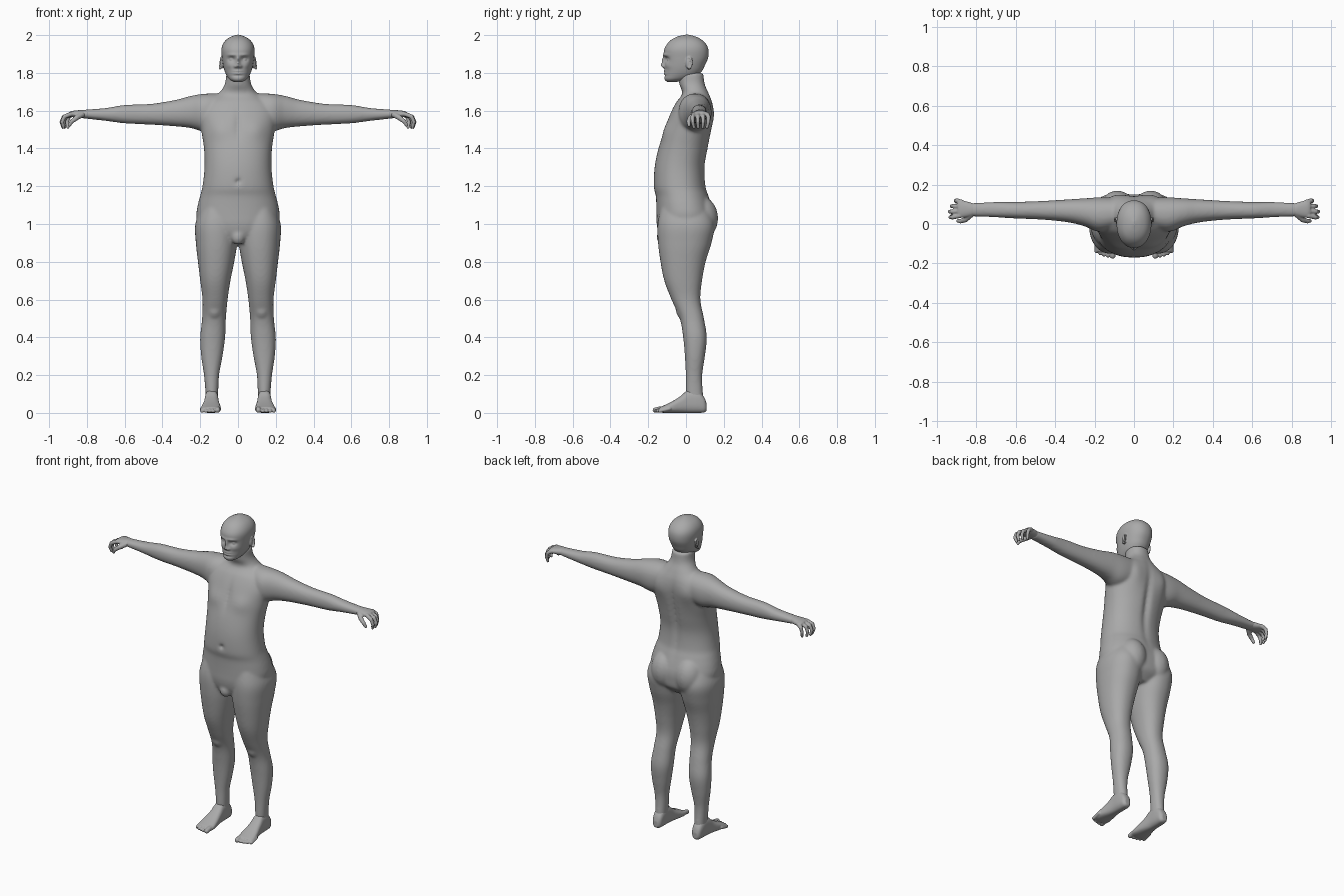
import bpy
import bmesh
import math
from mathutils import Vector, Matrix

cube = bpy.data.objects.get("Cube")
if cube:
    bpy.data.objects.remove(cube, do_unlink=True)

SKIN = (0.4, 0.4, 0.4, 1)
skin = bpy.data.materials.new("grey_skin")
skin.use_nodes = True
skin.diffuse_color = SKIN
skin.node_tree.nodes["Principled BSDF"].inputs["Base Color"].default_value = SKIN


def dense(rows, steps):
    """Smoothly interpolate the key cross-sections."""
    rows = [Vector(r) for r in rows]
    rows = [rows[0]] + rows + [rows[-1]]
    out = []
    for a, b, c, d in zip(rows, rows[1:], rows[2:], rows[3:]):
        for i in range(steps):
            t = i / steps
            out.append(b + (c - a) * t / 2 + (a * 2 - b * 5 + c * 4 - d) * t * t / 2
                       + (b * 3 - a - c * 3 + d) * t ** 3 / 2)
    return out + [rows[-1]]


def loft(bm, rows, axis, side=1, power=2.2, count=48, steps=6):
    """Rows are: position on axis, then low and high limits of the two other axes."""
    rings = []
    for t, u0, u1, v0, v1 in dense(rows, steps):
        ring = []
        for k in range(count):
            a = math.tau * k / count
            c, s = (math.copysign(abs(f) ** (2 / power), f) for f in (math.cos(a), math.sin(a)))
            u, v = (u0 + u1 + (u1 - u0) * c) / 2, (v0 + v1 + (v1 - v0) * s) / 2
            x, y, z = {"x": (t, u, v), "y": (u, t, v), "z": (u, v, t)}[axis]
            ring.append(bm.verts.new((x * side, y, z)))
        rings.append(ring)
    for low, high in zip(rings, rings[1:]):
        for k in range(count):
            n = (k + 1) % count
            bm.faces.new((low[k], low[n], high[n], high[k]))
    bm.faces.new(rings[0])
    bm.faces.new(rings[-1])


def symmetric(rows):
    """Expand half-width rows to full rows."""
    return [(t, -w, w, front, back) for t, w, front, back in rows]


def ball(bm, centre, radii, side=1):
    centre = Vector((centre[0] * side, *centre[1:]))
    matrix = Matrix.Translation(centre) @ Matrix.Diagonal((*radii, 1))
    bmesh.ops.create_uvsphere(bm, u_segments=24, v_segments=16, radius=1, matrix=matrix)


def tube(bm, points, r0, r1, side=1):
    """Tapered limb with round joints."""
    points = [Vector((x * side, y, z)) for x, y, z in points]
    last = len(points) - 1
    radii = [r0 + (r1 - r0) * i / last for i in range(last + 1)]
    for p, r in zip(points, radii):
        ball(bm, p, (r, r, r))
    for p, q, r, s in zip(points, points[1:], radii, radii[1:]):
        turn = (q - p).to_track_quat("Z", "Y").to_matrix().to_4x4()
        bmesh.ops.create_cone(bm, cap_ends=True, segments=16, radius1=r, radius2=s,
                              depth=(q - p).length, matrix=Matrix.Translation((p + q) / 2) @ turn)


def sculpt(bm, centre, size, push):
    """Push the surface along y with a soft brush, mirrored in x."""
    for side in {1, -1} if centre[0] else {1}:
        for v in bm.verts:
            d = sum(((p - q) / r) ** 2 for p, q, r in
                    zip(v.co, (centre[0] * side, *centre[1:]), size))
            if d < 9:
                v.co.y += push * math.exp(-d)


def finish(name, bm, voxel, smooth):
    bmesh.ops.recalc_face_normals(bm, faces=bm.faces)
    mesh = bpy.data.meshes.new(name)
    bm.to_mesh(mesh)
    bm.free()
    mesh.materials.append(skin)
    obj = bpy.data.objects.new(name, mesh)
    bpy.context.collection.objects.link(obj)
    remesh = obj.modifiers.new("blend", "REMESH")
    remesh.mode = "VOXEL"
    remesh.voxel_size = voxel
    remesh.use_smooth_shade = True
    soften = obj.modifiers.new("soften", "SMOOTH")
    soften.factor = 0.5
    soften.iterations = smooth


# Torso and neck
body = bmesh.new()
loft(body, symmetric([
    (.9, .1, -.12, .09), (.95, .18, -.145, .14), (1, .21, -.155, .15), (1.05, .22, -.156, .15),
    (1.1, .213, -.157, .137), (1.15, .2, -.16, .12), (1.2, .188, -.17, .105),
    (1.3, .177, -.166, .1), (1.4, .18, -.146, .117), (1.5, .195, -.112, .135),
    (1.58, .205, -.085, .145), (1.64, .18, -.055, .14), (1.69, .105, -.02, .122),
    (1.74, .07, -.035, .1), (1.8, .062, -.045, .092)]), "z", count=96, steps=10)
sculpt(body, (0, -.17, 1.225), (.012, .05, .012), .022)
sculpt(body, (0, .13, 1.4), (.02, .08, .2), -.016)
sculpt(body, (.1, -.12, 1.5), (.065, .08, .05), -.014)
sculpt(body, (0, -.11, 1.53), (.015, .08, .08), .01)
sculpt(body, (.1, .14, 1.57), (.05, .08, .07), .012)
ball(body, (0, -.125, .93), (.035, .03, .04))

# Limbs and buttocks
for side in (1, -1):
    ball(body, (.085, .07, 1.03), (.09, .1, .12), side)
    loft(body, [
        (1.1, .03, .19, -.13, .11), (1, .002, .226, -.15, .15), (.9, .004, .223, -.148, .135),
        (.8, .02, .212, -.135, .104), (.7, .04, .2, -.115, .085), (.6, .055, .188, -.077, .076),
        (.5, .064, .19, -.033, .095), (.4, .068, .2, -.015, .11), (.3, .082, .195, -.006, .1),
        (.2, .1, .18, -.001, .086), (.1, .105, .172, 0, .09), (.05, .107, .172, .01, .095)],
        "z", side)
    ball(body, (.125, -.005, .55), (.045, .05, .06), side)
    loft(body, [
        (.06, -.01, .13, 1.52, 1.69), (.17, -.04, .135, 1.49, 1.69),
        (.25, -.012, .13, 1.508, 1.678), (.33, .008, .125, 1.517, 1.657),
        (.46, .022, .117, 1.526, 1.636), (.6, .028, .112, 1.533, 1.63),
        (.7, .034, .112, 1.546, 1.614), (.8, .038, .107, 1.557, 1.606),
        (.83, .038, .107, 1.56, 1.605)], "x", side)
finish("body", body, .008, 8)

# Head with sculpted face
head = bmesh.new()
loft(head, symmetric([
    (1.752, .022, -.1, -.05), (1.765, .045, -.113, .01), (1.785, .06, -.114, .06),
    (1.81, .071, -.112, .085), (1.84, .079, -.112, .1), (1.88, .085, -.116, .117),
    (1.92, .088, -.116, .119), (1.95, .081, -.102, .108), (1.975, .063, -.078, .084),
    (1.992, .036, -.045, .052), (2.002, .006, -.005, .015)]), "z", count=128, steps=12)
sculpt(head, (.034, -.11, 1.872), (.02, .05, .013), .016)
sculpt(head, (.032, -.11, 1.895), (.026, .05, .008), -.006)
sculpt(head, (.045, -.09, 1.838), (.02, .05, .015), -.005)
sculpt(head, (0, -.11, 1.866), (.009, .05, .022), -.014)
sculpt(head, (0, -.11, 1.84), (.012, .06, .013), -.02)
sculpt(head, (.014, -.11, 1.834), (.008, .05, .008), -.011)
sculpt(head, (0, -.11, 1.803), (.025, .05, .012), -.008)
sculpt(head, (0, -.11, 1.803), (.025, .05, .0035), .008)
sculpt(head, (0, -.11, 1.786), (.03, .05, .005), .006)
for side in (1, -1):
    ball(head, (.033, -.086, 1.87), (.014, .014, .0125), side)
    # Ear bowl and curled rim
    ball(head, (.084, .012, 1.85), (.009, .015, .028), side)
    rim = [(.086 + .01 * math.sin(a / 2), .014 + .017 * math.sin(a), 1.852 - .03 * math.cos(a + 3))
           for a in (-.9, -.3, .3, .9, 1.5, 2.1, 2.7, 3.1)]
    tube(head, rim, .005, .006, side)
finish("head", head, .0035, 3)

for side, label in ((1, "left"), (-1, "right")):
    # Hand with hanging fingers
    hand = bmesh.new()
    loft(hand, [
        (.79, .045, .1, 1.562, 1.6), (.82, .04, .106, 1.561, 1.604), (.85, .034, .115, 1.562, 1.602),
        (.88, .032, .12, 1.566, 1.598), (.895, .038, .116, 1.57, 1.592)], "x", side)
    for i, reach in enumerate((.046, .054, .048, .032)):
        y = .042 + .023 * i
        spread = (i - 1.5) * .005
        knuckle = .885 - .004 * i
        tube(hand, [(knuckle, y, 1.582), (knuckle + reach * .75, y + spread, 1.568),
                    (knuckle + reach, y + spread, 1.54), (knuckle + reach * .85, y, 1.512)],
             .0125, .0085, side)
    tube(hand, [(.825, .05, 1.58), (.855, .022, 1.562), (.88, .014, 1.543), (.893, .016, 1.523)],
         .016, .009, side)
    finish(label + "_hand", hand, .004, 3)

    # Foot with toes
    foot = bmesh.new()
    loft(foot, [
        (.109, .125, .155, .012, .05), (.095, .11, .168, .002, .085), (.06, .105, .174, 0, .12),
        (.01, .104, .176, 0, .12), (-.03, .1, .181, 0, .088), (-.07, .094, .19, 0, .063),
        (-.11, .09, .196, 0, .043), (-.14, .094, .193, .002, .03)], "y", side, 2.6)
    for i, tip in enumerate((-.162, -.16, -.155, -.148, -.138)):
        x = .108 + .0195 * i + (.004 if i else 0)
        r = .0105 if i else .0145
        tube(foot, [(x, tip + .05, .022), (x, tip + .022, r + .005), (x, tip, r)], r, r, side)
    finish(label + "_foot", foot, .004, 3)
